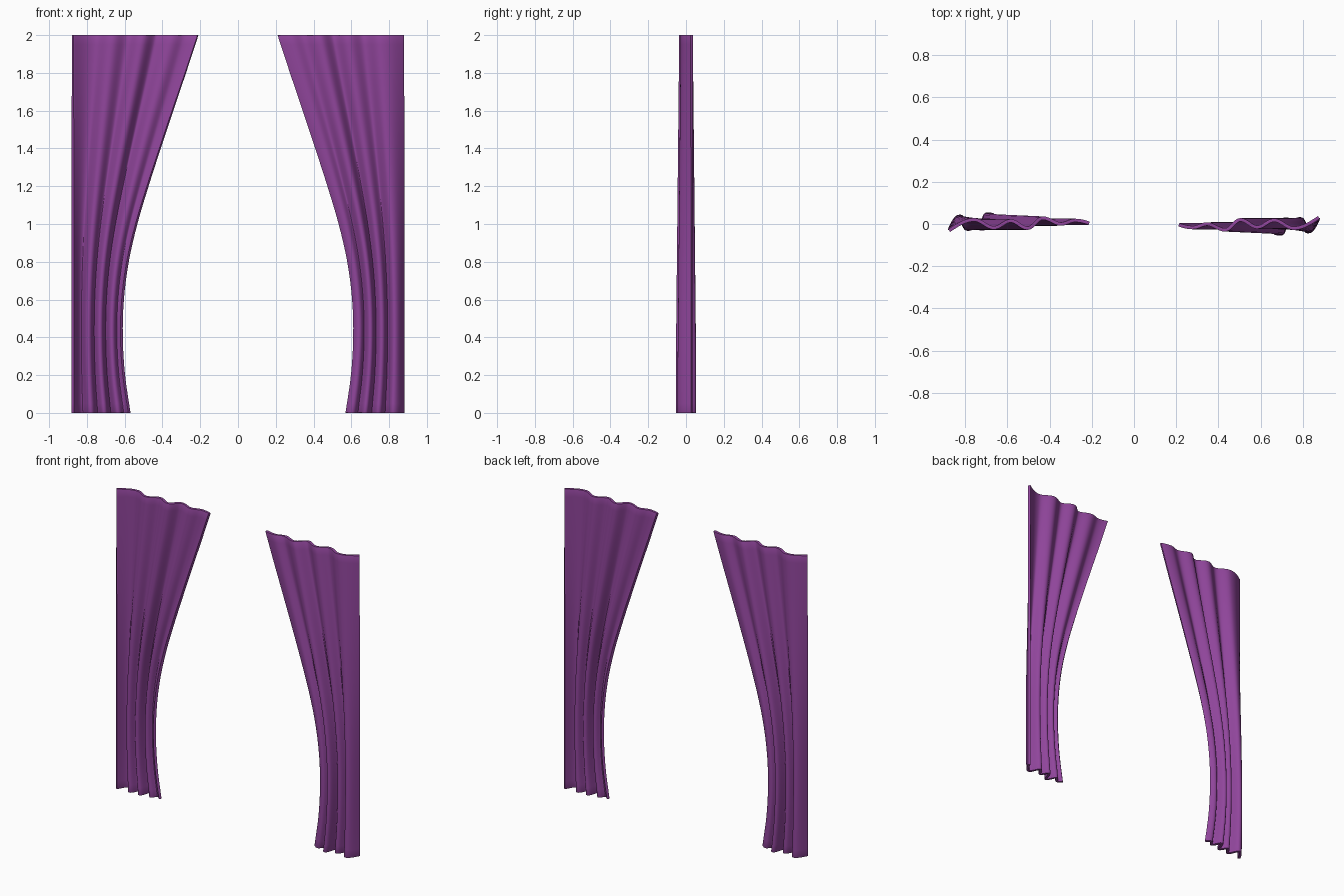
import bpy, math

if "Cube" in bpy.data.objects:
    bpy.data.objects.remove(bpy.data.objects["Cube"])

NU, NZ = 72, 40
OUTER = -0.875
THICK = 0.016

# gathered width of the cloth, sampled every 0.2 in height
WIDTHS = [.305, .276, .264, .270, .296, .342, .402, .467, .534, .602, .668]
# fold extremes: (position across cloth, depth at top, depth at bottom)
FOLDS = [(0, -.031, -.030), (.18, .020, .036), (.32, -.018, -.024),
         (.44, .015, .020), (.56, -.020, -.022), (.67, .028, .046),
         (.80, .000, -.008), (.90, .017, .022), (1, .004, .002)]


def width(z):
    t = min(max(z / 0.2, 0), 9.9999)
    i = int(t)
    f = t - i
    p = lambda k: WIDTHS[k] if 0 <= k <= 10 else (
        2 * WIDTHS[0] - WIDTHS[1] if k < 0 else 2 * WIDTHS[10] - WIDTHS[9])
    a, b, c, d = p(i - 1), p(i), p(i + 1), p(i + 2)
    return b + .5 * f * (c - a + f * (2*a - 5*b + 4*c - d + f * (3*(b - c) + d - a)))


def fold(u, h):
    depth = lambda k: FOLDS[k][1] * h + FOLDS[k][2] * (1 - h)
    last = len(FOLDS) - 2
    i = next(k for k in range(last + 1) if u <= FOLDS[k + 1][0] + 1e-9)
    f = (u - FOLDS[i][0]) / (FOLDS[i + 1][0] - FOLDS[i][0])
    if i == 0:
        s = math.sin(f * math.pi / 2)
    elif i == last:
        s = 1 - math.cos(f * math.pi / 2)
    else:
        s = .5 - .5 * math.cos(f * math.pi)
    return depth(i) + (depth(i + 1) - depth(i)) * s


mat = bpy.data.materials.new("purple_cloth")
mat.diffuse_color = (0.28, 0.06, 0.33, 1)
mat.use_nodes = True
mat.node_tree.nodes["Principled BSDF"].inputs["Base Color"].default_value = mat.diffuse_color


def curtain(name, side):
    # side -1 is the left panel; the right one is it turned half around z
    verts, faces = [], []
    for j in range(NZ + 1):
        z = 2 * j / NZ
        h = min(1, max(0, (z - 0.3) / 1.7))
        for i in range(NU + 1):
            u = i / NU
            verts.append((-side * (OUTER + u * (width(z) - .005)),
                          -side * fold(u, h), z))
    row = NU + 1
    for j in range(NZ):
        for i in range(NU):
            a = j * row + i
            faces.append((a, a + 1, a + row + 1, a + row))
    me = bpy.data.meshes.new(name)
    me.from_pydata(verts, [], faces)
    ob = bpy.data.objects.new(name, me)
    bpy.context.collection.objects.link(ob)
    me.materials.append(mat)
    for p in me.polygons:
        p.use_smooth = True
    # cloth thickness with softened hems
    sol = ob.modifiers.new("thickness", 'SOLIDIFY')
    sol.thickness = THICK
    sol.offset = 0
    bev = ob.modifiers.new("soft_hem", 'BEVEL')
    bev.width = 0.005
    bev.segments = 2
    bev.limit_method = 'ANGLE'
    bev.angle_limit = math.radians(50)


curtain("left_curtain", -1)
curtain("right_curtain", 1)
